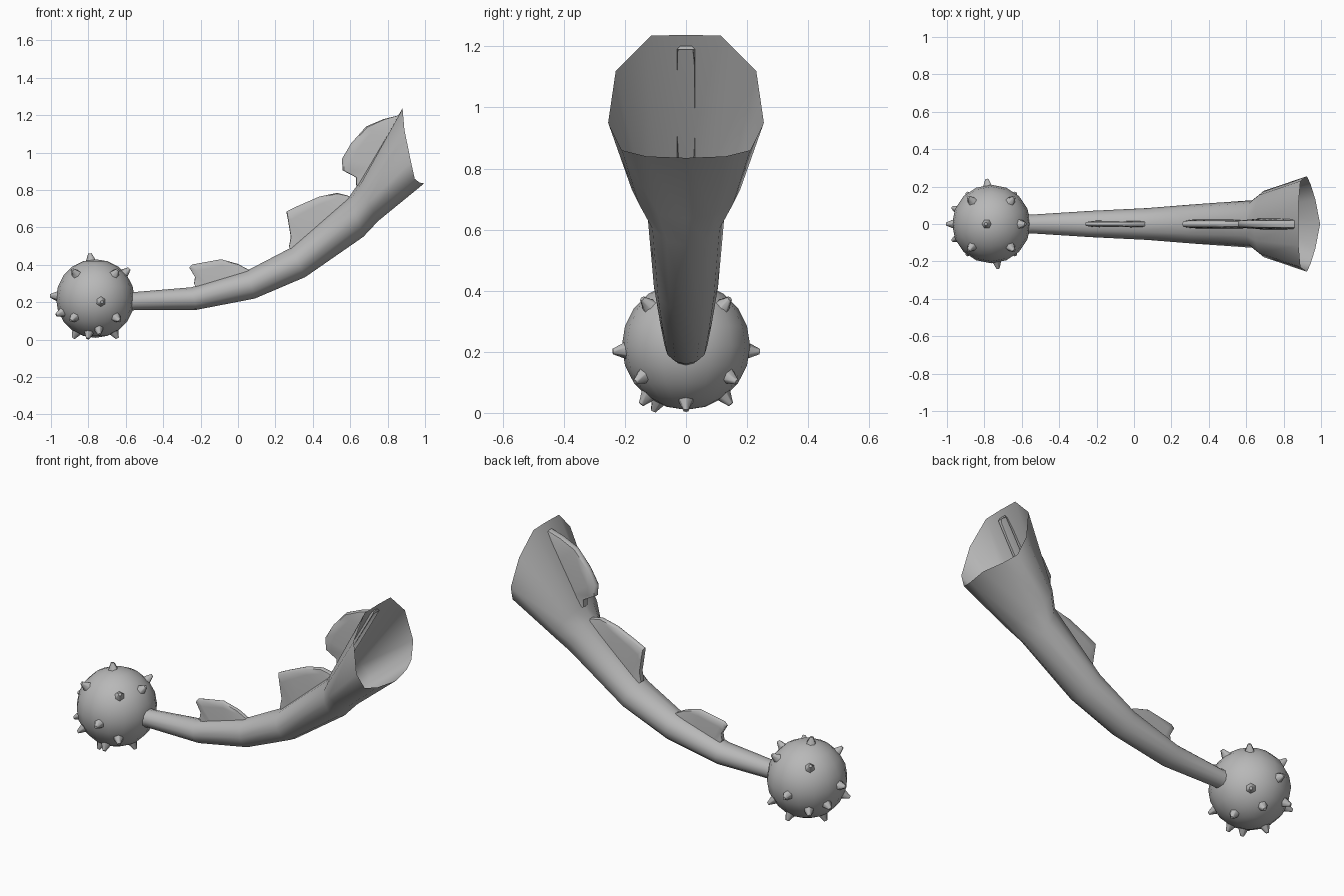
import bpy, bmesh, math
from mathutils import Vector

if "Cube" in bpy.data.objects:
    bpy.data.objects.remove(bpy.data.objects["Cube"])

grey = bpy.data.materials.new("stone_grey")
grey.diffuse_color = (0.48, 0.48, 0.48, 1)
grey.use_nodes = True
grey.node_tree.nodes["Principled BSDF"].inputs["Base Color"].default_value = grey.diffuse_color


def finish(name, bm, angle):
    """Turn a bmesh into a smooth shaded object."""
    bmesh.ops.recalc_face_normals(bm, faces=bm.faces)
    mesh = bpy.data.meshes.new(name)
    bm.to_mesh(mesh)
    bm.free()
    mesh.materials.append(grey)
    obj = bpy.data.objects.new(name, mesh)
    bpy.context.collection.objects.link(obj)
    bpy.ops.object.select_all(action='DESELECT')
    bpy.context.view_layer.objects.active = obj
    obj.select_set(True)
    bpy.ops.object.shade_smooth_by_angle(angle=math.radians(angle))
    return obj


def loft(bm, rows, closed):
    """Bridge rows of points with quads."""
    rows = [[bm.verts.new(p) for p in row] for row in rows]
    n = len(rows[0])
    for a, b in zip(rows, rows[1:]):
        for i in range(n if closed else n - 1):
            j = (i + 1) % n
            bm.faces.new((a[i], a[j], b[j], b[i]))
    return rows


# Tail: rings given as top (x, z), bottom (x, z), half width
RINGS = [((-0.62, 0.265), (-0.62, 0.15), 0.062),
         ((-0.55, 0.255), (-0.55, 0.158), 0.05),
         ((-0.25, 0.28), (-0.22, 0.16), 0.07),
         ((0.05, 0.37), (0.09, 0.22), 0.085),
         ((0.28, 0.49), (0.36, 0.335), 0.105),
         ((0.595, 0.765), (0.67, 0.55), 0.127),
         ((0.64, 0.83), (0.75, 0.635), 0.178)]
# Half of the flared mouth rim, from top to bottom
RIM = [(0.88, 0, 1.238), (0.88, 0.115, 1.235), (0.89, 0.23, 1.12),
       (0.925, 0.255, 0.95), (0.945, 0.21, 0.86), (0.97, 0.13, 0.84),
       (0.995, 0, 0.835)]
rows = []
for (tx, tz), (bx, bz), w in RINGS:
    row = []
    for i in range(12):
        a = math.tau * i / 12
        k = (1 + math.cos(a)) / 2
        row.append((bx + (tx - bx) * k, w * math.sin(a), bz + (tz - bz) * k))
    rows.append(row)
rows.append(RIM + [(x, -y, z) for x, y, z in RIM[-2:0:-1]])
bm = bmesh.new()
loft(bm, rows, True)
finish("tail", bm, 60)


# Back fins: outer edge points paired with root points on the tail ridge
def fin(name, outer, root, width):
    bm = bmesh.new()
    rows = []
    for (ox, oz), (rx, rz) in zip(outer, root):
        row = []
        for k, w in ((0, 1), (0.7, 0.75), (0.95, 0.6), (1, 0.2)):
            row.append((rx + (ox - rx) * k, width * w, rz + (oz - rz) * k))
        rows.append(row + [(x, -y, z) for x, y, z in reversed(row)])
    rows = loft(bm, rows, False)
    bm.faces.new(rows[0])
    bm.faces.new(rows[-1])
    finish(name, bm, 50)


fin("lower_fin",
    [(-0.235, 0.30), (-0.23, 0.335), (-0.26, 0.385), (-0.245, 0.402),
     (-0.09, 0.43), (0.0, 0.405), (0.06, 0.372)],
    [(-0.22, 0.27), (-0.20, 0.28), (-0.18, 0.285), (-0.15, 0.29),
     (-0.07, 0.315), (0.0, 0.34), (0.05, 0.355)], 0.018)
fin("middle_fin",
    [(0.272, 0.495), (0.282, 0.55), (0.265, 0.65), (0.258, 0.685),
     (0.32, 0.715), (0.435, 0.765), (0.53, 0.785), (0.595, 0.768)],
    [(0.30, 0.47), (0.32, 0.50), (0.34, 0.52), (0.37, 0.55),
     (0.41, 0.59), (0.47, 0.64), (0.53, 0.69), (0.59, 0.745)], 0.024)
fin("upper_fin",
    [(0.632, 0.825), (0.63, 0.868), (0.56, 0.905), (0.555, 0.965),
     (0.605, 1.05), (0.685, 1.14), (0.78, 1.18), (0.868, 1.202)],
    [(0.66, 0.82), (0.68, 0.86), (0.70, 0.89), (0.72, 0.93),
     (0.75, 0.98), (0.79, 1.05), (0.83, 1.12), (0.87, 1.19)], 0.03)

# Spiked ball at the tail tip
CENTRE = Vector((-0.763, 0, 0.22))
RADIUS = 0.21
bm = bmesh.new()
bmesh.ops.create_uvsphere(bm, u_segments=16, v_segments=10, radius=RADIUS)
bmesh.ops.translate(bm, verts=bm.verts, vec=CENTRE)
finish("ball", bm, 60)

directions = [(-0.1, 1, -0.08), (0.15, -1, -0.08), (-0.12, 0, 1),
              (-1, 0, 0.06), (0.8, 0, 0.7), (-0.15, -0.4, -0.8),
              (0.5, 0, -0.9), (-0.5, 0, -0.9)]
for s in (-1, 1):
    directions += [(-0.55, s * 0.65, 0.7), (0.55, s * 0.65, 0.7),
                   (-0.55, s * 0.7, -0.5), (0.55, s * 0.7, -0.5),
                   (-0.95, s * 0.4, -0.4), (0.1, s * 0.65, -0.85)]
bm = bmesh.new()
for d in directions:
    d = Vector(d).normalized()
    made = bmesh.ops.create_cone(bm, cap_ends=True, segments=6, radius1=0.036,
                                 radius2=0.009, depth=0.06)
    turn = d.to_track_quat('Z', 'Y')
    for v in made["verts"]:
        v.co = turn @ v.co + CENTRE + d * (RADIUS + 0.003)
finish("ball_spikes", bm, 65)
